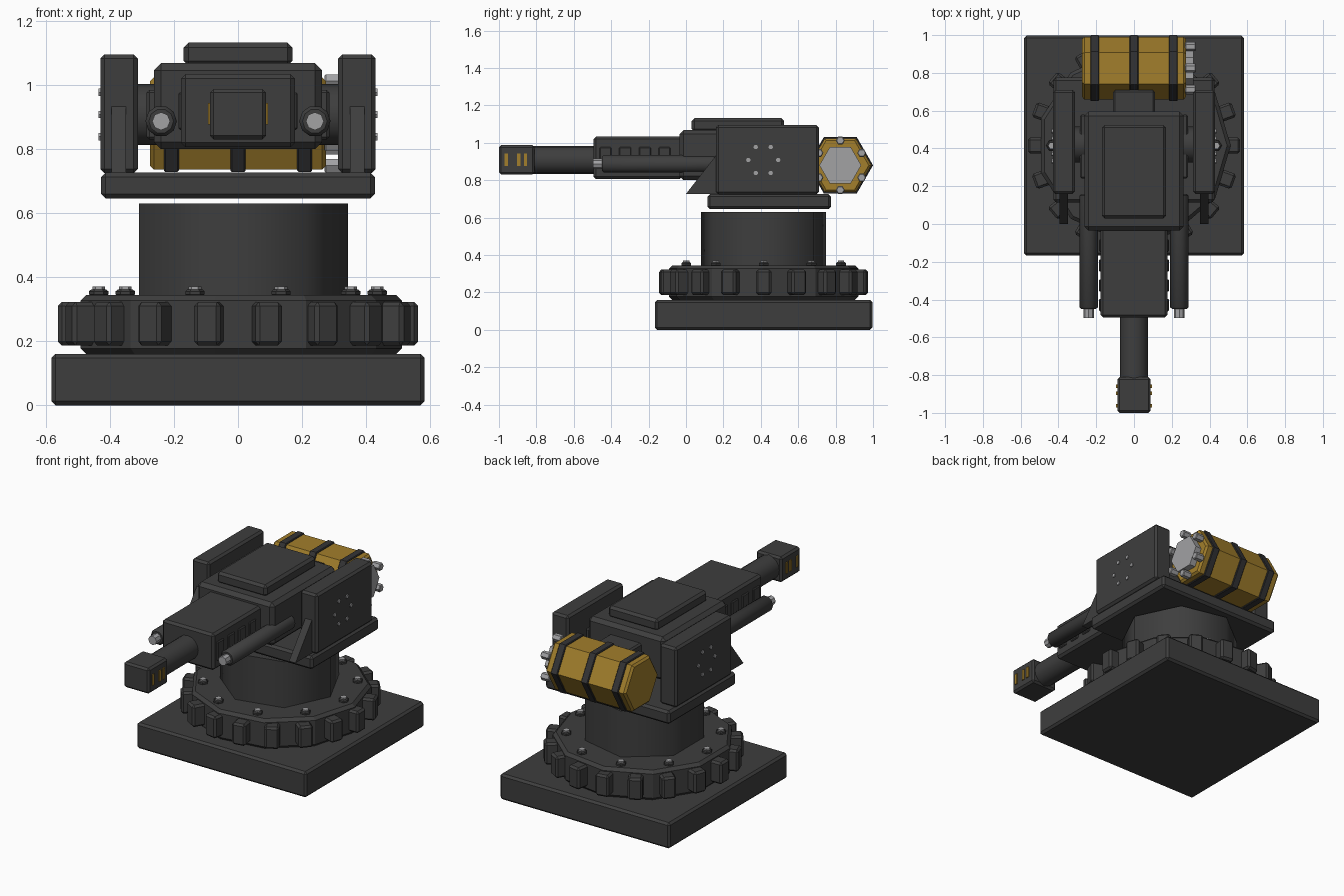
import bpy, bmesh, math

if "Cube" in bpy.data.objects:
    bpy.data.objects.remove(bpy.data.objects["Cube"])


def material(name, rgb):
    m = bpy.data.materials.new(name)
    m.diffuse_color = (*rgb, 1)
    m.use_nodes = True
    m.node_tree.nodes["Principled BSDF"].inputs["Base Color"].default_value = m.diffuse_color
    return m


DARK = material("dark_metal", (0.048, 0.048, 0.048))
BLACK = material("black_strap", (0.034, 0.034, 0.036))
GOLD = material("ochre_paint", (0.36, 0.21, 0.025))
STEEL = material("light_steel", (0.36, 0.36, 0.37))


def prism(name, axis, pts, a, b, mat=DARK, bevel=0.0, smooth=False):
    """Extrude a 2D outline from a to b along an axis."""
    place = {'X': lambda u, v, w: (w, u, v),
             'Y': lambda u, v, w: (u, w, v),
             'Z': lambda u, v, w: (u, v, w)}[axis]
    bm = bmesh.new()
    lo = [bm.verts.new(place(u, v, a)) for u, v in pts]
    hi = [bm.verts.new(place(u, v, b)) for u, v in pts]
    n = len(pts)
    bm.faces.new(lo)
    bm.faces.new(hi)
    for i in range(n):
        f = bm.faces.new((lo[i], lo[(i + 1) % n], hi[(i + 1) % n], hi[i]))
        f.smooth = smooth
    bmesh.ops.recalc_face_normals(bm, faces=bm.faces)
    me = bpy.data.meshes.new(name)
    bm.to_mesh(me)
    bm.free()
    me.materials.append(mat)
    ob = bpy.data.objects.new(name, me)
    bpy.context.collection.objects.link(ob)
    if bevel:
        mod = ob.modifiers.new("edge_chamfer", 'BEVEL')
        mod.width = bevel
        mod.segments = 1
        mod.limit_method = 'ANGLE'
        mod.angle_limit = math.radians(65)
    return ob


def ngon(n, r, cu=0.0, cv=0.0, start=0.0):
    return [(cu + r * math.cos(start + 2 * math.pi * i / n),
             cv + r * math.sin(start + 2 * math.pi * i / n)) for i in range(n)]


def box(name, x, y, z, mat=DARK, bevel=0.0):
    return prism(name, 'Z', [(x[0], y[0]), (x[1], y[0]), (x[1], y[1]), (x[0], y[1])],
                 z[0], z[1], mat, bevel)


def sided(s, a, b):
    """Range on the x axis, mirrored for side s."""
    return sorted((s * a, s * b))


CY = 0.415  # centre of the pedestal

# Pedestal
box("base_plate", (-0.583, 0.583), (CY - 0.582, CY + 0.582), (0, 0.16), bevel=0.013)
prism("ring", 'Z', ngon(11, 0.512, 0, CY), 0.16, 0.345, bevel=0.018)
prism("column", 'Z', ngon(7, 0.343, 0, CY), 0.345, 0.63, smooth=True)
for i in range(18):
    lug = box("ring_lug", (0.44, 0.562), (-0.042, 0.042), (0.187, 0.322), bevel=0.012)
    lug.location = (0, CY, 0)
    lug.rotation_euler.z = math.radians(20 * i)
for i in range(10):
    a = math.radians(36 * i)
    x, y = 0.435 * math.cos(a), CY + 0.435 * math.sin(a)
    prism("ring_bolt", 'Z', ngon(6, 0.03, x, y), 0.34, 0.362, DARK, 0.006)
    prism("ring_bolt_head", 'Z', ngon(6, 0.02, x, y), 0.362, 0.371, STEEL)

# Turntable and main body
box("turntable", (-0.427, 0.427), (0.115, 0.775), (0.645, 0.727), bevel=0.014)
box("body", (-0.263, 0.263), (-0.035, 0.595), (0.80, 1.068), bevel=0.022)
box("top_cover", (-0.17, 0.17), (0.03, 0.525), (1.06, 1.132), bevel=0.015)
box("tank_mount", (-0.11, 0.11), (0.58, 0.71), (0.83, 1.0), bevel=0.01)

# Gun housing, main barrel and muzzle
box("gun_housing", (-0.178, 0.178), (-0.495, -0.02), (0.806, 1.034), bevel=0.014)
prism("main_barrel", 'Y', ngon(16, 0.074, 0, 0.908), -0.83, -0.49, smooth=True)
box("muzzle", (-0.088, 0.088), (-1.0, -0.81), (0.83, 0.988), bevel=0.012)

for s in (-1, 1):
    # Housing vents and muzzle slits
    for y in (-0.43, -0.325, -0.22, -0.115):
        box("housing_vent", sided(s, 0.17, 0.186), (y - 0.032, y + 0.032), (0.86, 0.977),
            bevel=0.005)
    for y in (-0.962, -0.895, -0.858):
        box("muzzle_slit", sided(s, 0.086, 0.094), (y - 0.009, y + 0.009), (0.876, 0.944), GOLD)

    # Secondary barrels
    prism("side_barrel", 'Y', ngon(10, 0.049, s * 0.24, 0.887), -0.45, 0.16,
          bevel=0.01, smooth=True)
    prism("side_barrel_tip", 'Y', ngon(8, 0.028, s * 0.24, 0.887), -0.497, -0.44, STEEL)

    # Side panels with pivots and front braces
    box("side_panel", sided(s, 0.313, 0.43), (0.16, 0.71), (0.725, 1.096), bevel=0.013)
    a, b = sided(s, 0.25, 0.32)
    prism("pivot", 'X', ngon(12, 0.095, 0.42, 0.908), a, b, smooth=True)
    box("pivot_plate", sided(s, 0.255, 0.285), (0.24, 0.58), (0.83, 0.985), bevel=0.008)
    a, b = sided(s, 0.35, 0.395)
    prism("front_brace", 'X', [(0.0, 0.727), (0.17, 0.727), (0.17, 0.945)], a, b)
    a, b = sided(s, 0.425, 0.436)
    for p in ngon(6, 0.08, 0.413, 0.908):
        prism("panel_bolt", 'X', ngon(6, 0.013, *p), a, b, STEEL)

# Fuel tank with straps and end cap
TY, TZ = 0.825, 0.88
prism("tank", 'X', ngon(6, 0.166, TY, TZ), -0.275, 0.275, GOLD, 0.012)
for x in (-0.208, 0, 0.208):
    prism("tank_strap", 'X', ngon(6, 0.175, TY, TZ), x - 0.023, x + 0.023, BLACK, 0.004)
prism("tank_cap", 'X', ngon(6, 0.112, TY, TZ), 0.27, 0.315, STEEL)
for p in ngon(6, 0.132, TY, TZ, math.radians(30)):
    prism("cap_bolt", 'X', ngon(6, 0.024, *p), 0.27, 0.328, STEEL, 0.004)
